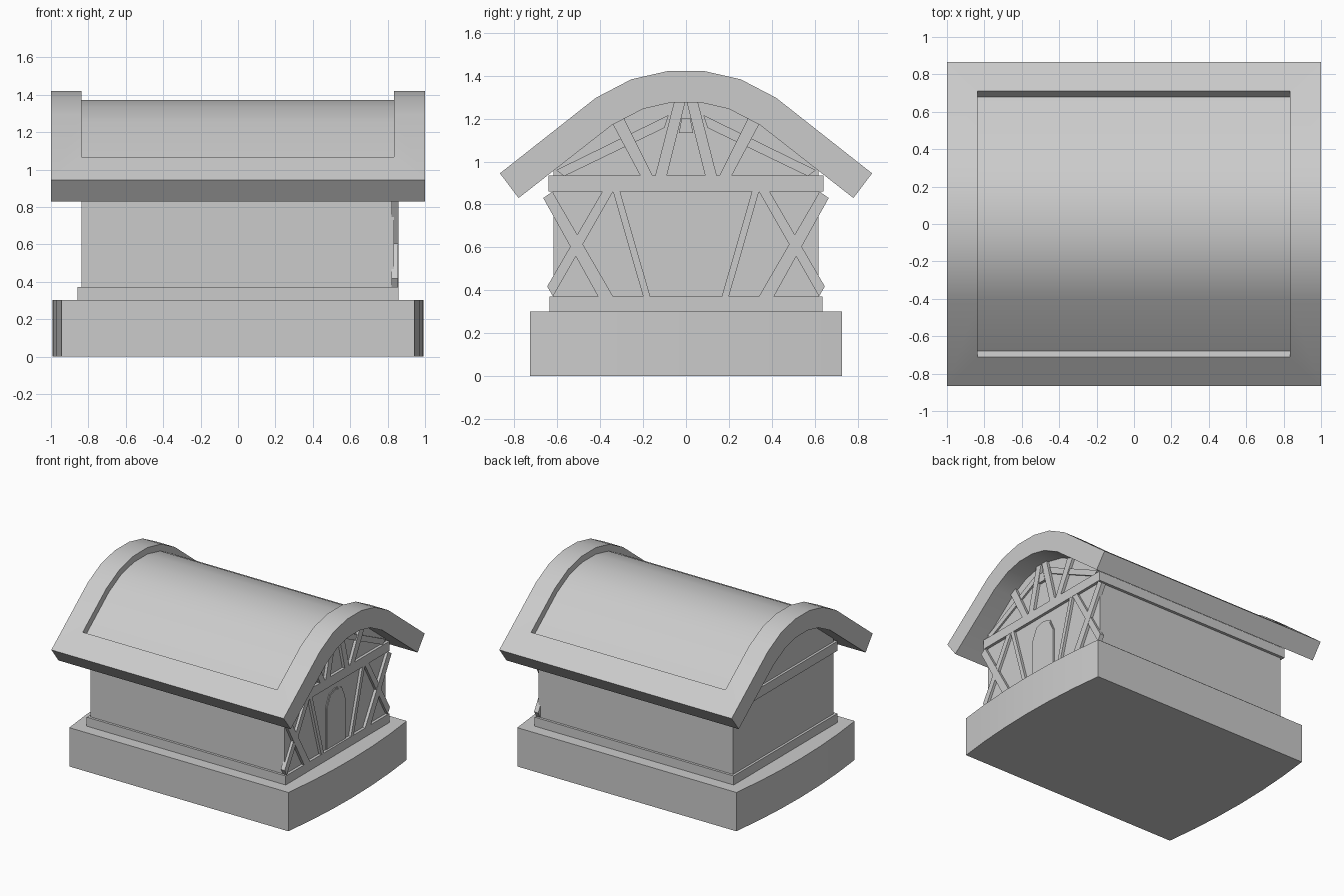
import bpy, bmesh
from math import radians

if "Cube" in bpy.data.objects:
    bpy.data.objects.remove(bpy.data.objects["Cube"])


def prism(name, outlines, axis, lo, hi):
    """Extrude outlines along x (points are y,z) or along z (points are x,y)."""
    bm = bmesh.new()
    for pts in outlines:
        def place(p, h):
            return (h, p[0], p[1]) if axis == 'x' else (p[0], p[1], h)
        a = [bm.verts.new(place(p, lo)) for p in pts]
        b = [bm.verts.new(place(p, hi)) for p in pts]
        bm.faces.new(a)
        bm.faces.new(b)
        n = len(pts)
        for i in range(n):
            j = (i + 1) % n
            bm.faces.new((a[i], a[j], b[j], b[i]))
    bmesh.ops.recalc_face_normals(bm, faces=bm.faces)
    me = bpy.data.meshes.new(name)
    bm.to_mesh(me)
    bm.free()
    ob = bpy.data.objects.new(name, me)
    bpy.context.collection.objects.link(ob)
    return ob


def sym(half):
    """Complete a left half profile with its mirror image."""
    return half + [(-y, z) for y, z in reversed(half)]


def both(polys):
    """Each outline plus its mirrored copy."""
    return polys + [[(-y, z) for y, z in p] for p in polys]


def smooth(ob):
    bpy.ops.object.select_all(action='DESELECT')
    ob.select_set(True)
    bpy.context.view_layer.objects.active = ob
    bpy.ops.object.shade_smooth_by_angle(angle=radians(30))


def rect(x, y):
    return [(-x, -y), (x, -y), (x, y), (-x, y)]


# Plinth with gently bowed ends
N = 6
bow = [(0.943 + 0.048 * (1 - t * t), 0.728 * t)
       for t in (-1 + 2 * i / N for i in range(N + 1))]
smooth(prism("plinth", [bow + [(-x, -y) for x, y in bow]], 'z', 0, 0.302))

# House body with arched gables
under = [(-0.345, 1.17), (-0.2, 1.245), (-0.07, 1.275)]
prism("walls", [sym([(-0.618, 0.3), (-0.618, 0.957)] + under)], 'x', -0.838, 0.835)
prism("sill_trim", [rect(0.857, 0.637)], 'z', 0.3, 0.372)
prism("top_beam", [rect(0.857, 0.64)], 'z', 0.86, 0.934)

# Arched roof, with a recessed panel between raised rims
outer = [(-0.867, 0.945), (-0.42, 1.297), (-0.255, 1.383), (-0.088, 1.421)]
inner = [(-0.78, 0.83)] + under
roof = prism("roof", [sym(outer) + sym(inner)[::-1]], 'x', -1, 1)
panel = [(-0.772, 1.6), (-0.772, 1.143), (-0.68, 1.026),
         (-0.392, 1.255), (-0.24, 1.335), (-0.083, 1.371)]
cutter = prism("roof_cutter", [sym(panel)], 'x', -0.838, 0.835)
cutter.hide_render = True
cut = roof.modifiers.new("panel", 'BOOLEAN')
cut.operation = 'DIFFERENCE'
cut.object = cutter
cut.solver = 'EXACT'
bpy.context.view_layer.objects.active = roof
bpy.ops.object.modifier_apply(modifier=cut.name)
bpy.data.objects.remove(cutter)
smooth(roof)

# Timber framing on the right end
prism("cross_braces", both([
    [(-0.665, 0.83), (-0.623, 0.86), (-0.34, 0.372), (-0.41, 0.372)]]),
    'x', 0.82, 0.857)
prism("counter_braces", both([
    [(-0.647, 0.418), (-0.62, 0.372), (-0.34, 0.86), (-0.39, 0.86)]]),
    'x', 0.82, 0.855)
prism("door_braces", both([
    [(-0.34, 0.86), (-0.307, 0.86), (-0.167, 0.372), (-0.2, 0.372)]]),
    'x', 0.82, 0.856)
prism("gable_struts", both([
    [(-0.144, 0.932), (-0.09, 0.932), (-0.004, 1.275), (-0.056, 1.275)],
    [(-0.34, 1.172), (-0.288, 1.2), (-0.155, 0.932), (-0.212, 0.932)]]),
    'x', 0.82, 0.857)
prism("gable_rails", both([
    [(-0.605, 0.96), (-0.567, 0.932), (-0.1, 1.157), (-0.08, 1.217)]]),
    'x', 0.82, 0.848)
prism("gable_crossbar", [sym([(-0.033, 1.133), (-0.02, 1.203)])], 'x', 0.82, 0.855)

# Arched door: thin frame and a slightly smaller raised leaf
prism("door_frame", [sym([(-0.117, 0.372), (-0.117, 0.70), (-0.075, 0.79), (-0.01, 0.81)])],
      'x', 0.82, 0.841)
prism("door", [sym([(-0.114, 0.375), (-0.112, 0.695), (-0.07, 0.78), (-0.01, 0.80)])],
      'x', 0.82, 0.845)
